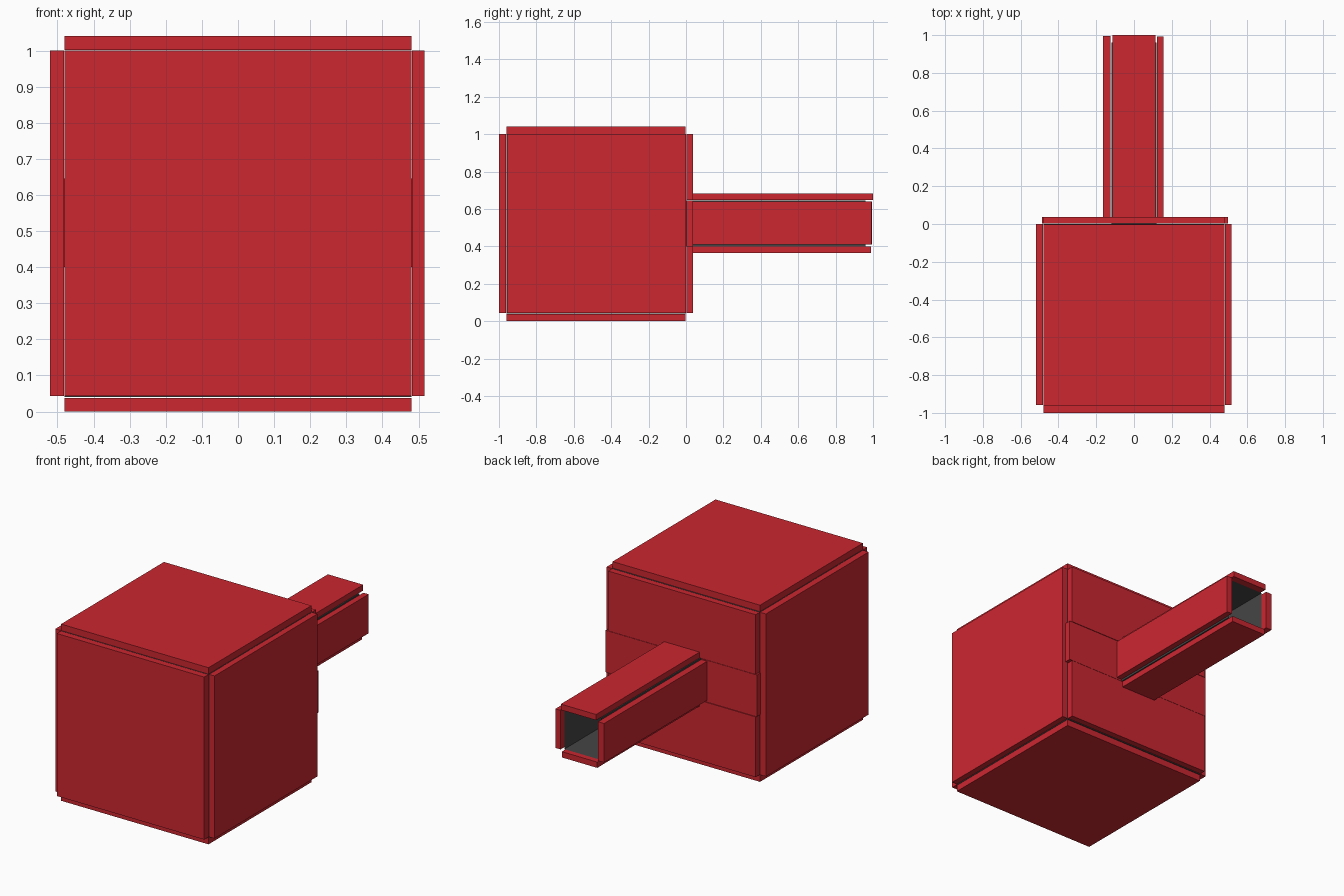
import bpy, bmesh

if "Cube" in bpy.data.objects:
    bpy.data.objects.remove(bpy.data.objects["Cube"])


def material(name, color):
    m = bpy.data.materials.new(name)
    m.diffuse_color = color
    m.use_nodes = True
    m.node_tree.nodes["Principled BSDF"].inputs["Base Color"].default_value = m.diffuse_color
    return m


RED = material("red_shell", (0.60, 0.02, 0.03, 1))
GREY = material("dark_lining", (0.06, 0.06, 0.06, 1))


def finish(name, bm, mat):
    me = bpy.data.meshes.new(name)
    bm.to_mesh(me)
    bm.free()
    me.materials.append(mat)
    ob = bpy.data.objects.new(name, me)
    bpy.context.collection.objects.link(ob)
    return ob


def slab(name, x, y, z):
    """Box given by its (min, max) ranges."""
    bm = bmesh.new()
    bmesh.ops.create_cube(bm, size=1)
    for v in bm.verts:
        v.co = [r[0] if c < 0 else r[1] for r, c in zip((x, y, z), v.co)]
    return finish(name, bm, RED)


# Room shell
slab("room_floor", (-.48, .48), (-.96, -.003), (0, .038))
slab("room_roof", (-.48, .48), (-.96, -.003), (1.002, 1.04))
slab("room_front_wall", (-.48, .48), (-1, -.962), (.043, 1))
slab("room_left_wall", (-.52, -.482), (-.957, 0), (.043, 1))
slab("room_right_wall", (.482, .517), (-.957, 0), (.043, 1))

# Back wall, split around the doorway
slab("back_wall_lower", (-.48, .48), (.002, .038), (.043, .398))
slab("back_wall_upper", (-.48, .48), (.002, .038), (.648, 1))
slab("back_wall_left", (-.487, -.122), (.002, .037), (.4, .646))
slab("back_wall_right", (.122, .498), (.002, .037), (.4, .646))

# Corridor shell
slab("corridor_roof", (-.115, .115), (.038, 1), (.648, .682))
slab("corridor_floor", (-.115, .115), (.038, .99), (.364, .398))
slab("corridor_left_wall", (-.163, -.124), (.036, .995), (.41, .64))
slab("corridor_right_wall", (.122, .156), (.036, .992), (.41, .64))

# Inner lining: a room box with a doorway, running into an open-ended corridor
bm = bmesh.new()


def ring(x, y, z0, z1):
    return [bm.verts.new(p) for p in
            ((-x, y, z0), (x, y, z0), (x, y, z1), (-x, y, z1))]


rings = [ring(.48, -.96, .04, 1), ring(.48, 0, .04, 1),
         ring(.12, 0, .4, .646), ring(.12, .96, .4, .646)]
bm.faces.new(reversed(rings[0]))
for a, b in zip(rings, rings[1:]):
    for i in range(4):
        j = (i + 1) % 4
        bm.faces.new((a[i], a[j], b[j], b[i]))
bmesh.ops.recalc_face_normals(bm, faces=bm.faces)
# Make the lining face inward
front = min(bm.faces, key=lambda f: f.calc_center_median().y)
if front.normal.y < 0:
    bmesh.ops.reverse_faces(bm, faces=bm.faces)
finish("inner_lining", bm, GREY)
